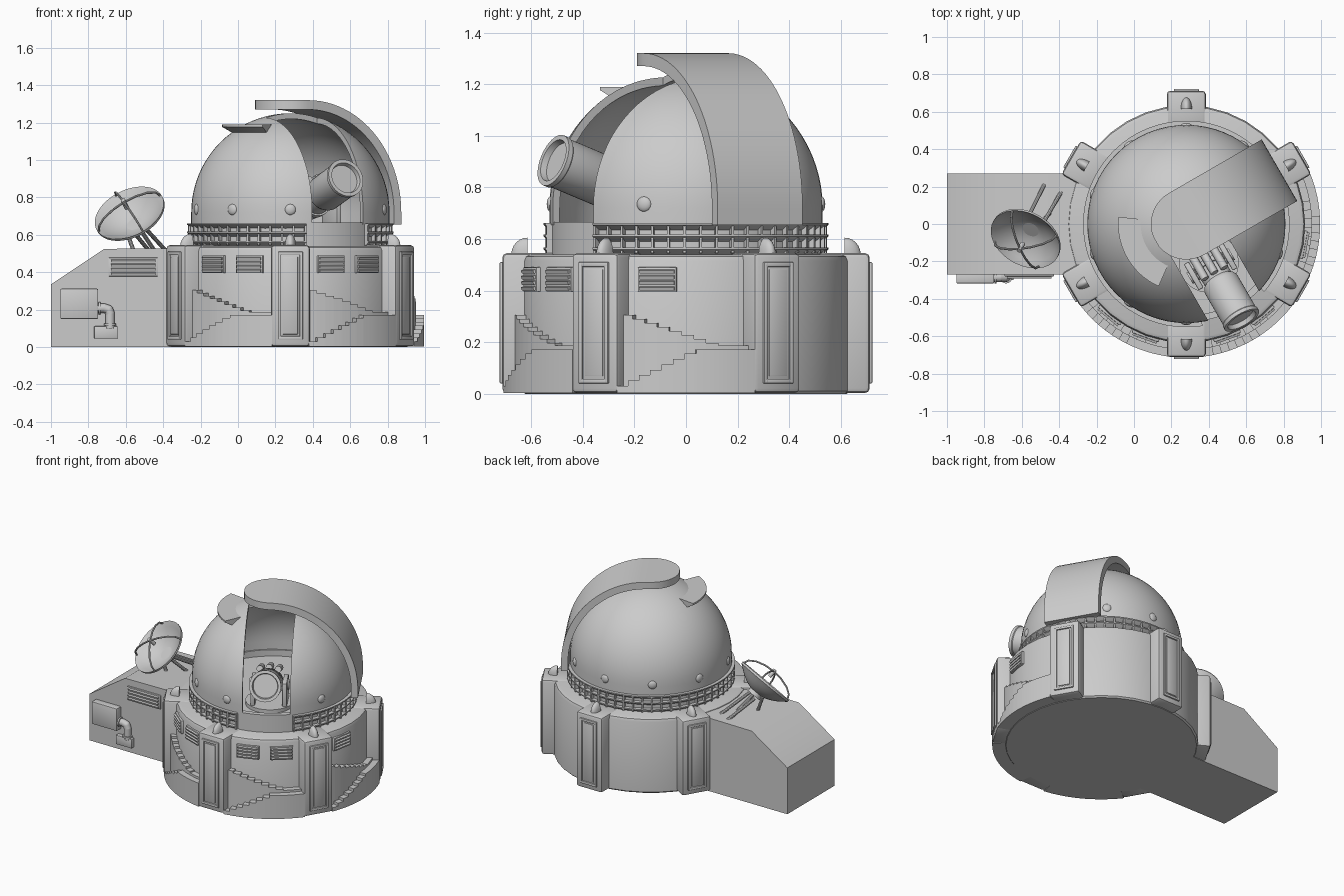
import bpy, bmesh
from math import sin, cos, pi, radians, sqrt
from mathutils import Matrix, Vector

if "Cube" in bpy.data.objects:
    bpy.data.objects.remove(bpy.data.objects["Cube"])

CX = 0.28                      # axis of the round building
CENTRE = (CX, 0, 0)
T = Matrix.Translation


def rot(deg, axis='Z'):
    return Matrix.Rotation(radians(deg), 4, axis)


def finish(name, bm, loc=(0, 0, 0), angle=35):
    bmesh.ops.recalc_face_normals(bm, faces=bm.faces)
    me = bpy.data.meshes.new(name)
    bm.to_mesh(me)
    bm.free()
    ob = bpy.data.objects.new(name, me)
    ob.location = loc
    bpy.context.collection.objects.link(ob)
    bpy.ops.object.select_all(action='DESELECT')
    bpy.context.view_layer.objects.active = ob
    ob.select_set(True)
    bpy.ops.object.shade_smooth_by_angle(angle=radians(angle))
    return ob


def box(bm, x, y, z, m=Matrix(), bevel=0):
    """Box between the (min, max) pairs x, y, z, moved by m."""
    s = [b - a for a, b in (x, y, z)]
    c = [(a + b) / 2 for a, b in (x, y, z)]
    vs = bmesh.ops.create_cube(bm, size=1, matrix=m @ T(c) @ Matrix.Diagonal((*s, 1)))['verts']
    if bevel:
        edges = list({e for v in vs for e in v.link_edges})
        bmesh.ops.bevel(bm, geom=edges, offset=bevel, segments=2, profile=0.5, affect='EDGES')


def rod(bm, p, q, r, n=12):
    p, q = Vector(p), Vector(q)
    m = T((p + q) / 2) @ (q - p).to_track_quat('Z', 'Y').to_matrix().to_4x4()
    bmesh.ops.create_cone(bm, cap_ends=True, segments=n, radius1=r, radius2=r,
                          depth=(q - p).length, matrix=m)


def lathe(bm, prof, n=64, a0=0, a1=360, closed=False, m=Matrix()):
    """Turn an (r, z) profile about z; a partial turn gets end caps."""
    full = a1 - a0 >= 360
    rings = []
    for i in range(n if full else n + 1):
        a = radians(a0 + (a1 - a0) * i / n)
        rings.append([bm.verts.new(m @ Vector((r * cos(a), r * sin(a), z))) for r, z in prof])
    k = len(prof)
    for i in range(n):
        A, B = rings[i], rings[(i + 1) % len(rings)]
        for j in range(k if closed else k - 1):
            bm.faces.new((A[j], B[j], B[(j + 1) % k], A[(j + 1) % k]))
    if not full:
        bm.faces.new(rings[0])
        bm.faces.new(rings[-1][::-1])
    bmesh.ops.remove_doubles(bm, verts=[v for r in rings for v in r], dist=1e-5)


def block(bm, r0, r1, z0, z1, a0, a1, n=4):
    lathe(bm, [(r0, z0), (r1, z0), (r1, z1), (r0, z1)], n, a0, a1, True)


def louver(bm, m, w, h):
    """Vent with slats; local x points out of the wall."""
    box(bm, (-0.03, 0.008), (-w / 2, w / 2), (-h / 2, h / 2), m, 0.004)
    for i in range(4):
        z = h * (i - 1.5) * 0.23
        box(bm, (-0.008, 0.012), (-w * .45, w * .45), (-h * .07, h * .07), m @ T((0.006, 0, z)) @ rot(20, 'Y'))


# Round base wall
bm = bmesh.new()
lathe(bm, [(0, 0), (.625, 0), (.635, .01), (.635, .515), (.628, .532), (.61, .54), (0, .54)], 36)
finish("base_wall", bm, CENTRE)

# Six pilasters with framed panels, and a half-bullet lamp on each
bm, lamps = bmesh.new(), bmesh.new()
for k in range(6):
    R = rot(30 + 60 * k)
    box(bm, (.5, .712), (-.104, .104), (0.003, .545), R, .018)
    for y in (-.058, .058):
        box(bm, (.69, .722), (y - .009, y + .009), (.04, .51), R, .004)
    for z in (.049, .501):
        box(bm, (.69, .722), (-.066, .066), (z - .009, z + .009), R, .004)
    box(bm, (.69, .717), (-.04, .04), (.068, .482), R, .003)
    lathe(lamps, [(0, 0)] + [(cos(t * pi / 12), sin(t * pi / 12)) for t in range(7)], 12, -90, 90, False,
          R @ T((.615, 0, .54)) @ Matrix.Diagonal((.062, .03, .065, 1)))
finish("pilasters", bm, CENTRE)
finish("pilaster_lamps", lamps, CENTRE)

# Zigzag stairs: inner upper flight and outer lower flight in three bays
bm = bmesh.new()
for mid in (-120, -60, 0):
    for i in range(8):
        a = mid - 22 + 4.1 * i
        block(bm, .6, .672, 0.003, .305 - .0155 * i, a, a + 4.1, 2)
    block(bm, .6, .672, 0.003, .188, mid + 10.8, mid + 22)
    for i in range(7):
        a = mid - 22 + 3.6 * i
        block(bm, .6, .715, 0.003, .03 + .021 * i, a, a + 3.6, 2)
    block(bm, .6, .715, 0.003, .172, mid + 3.2, mid + 22, 6)
finish("stairs", bm, CENTRE, 20)

# Wall vents
bm = bmesh.new()
for a in (-130, -110, -70, -50, -10):
    louver(bm, rot(a) @ T((.637, 0, .443)), .152, .095)
finish("wall_vents", bm, CENTRE)

# Side annex with sloped roof
bm = bmesh.new()
prof = [(-1, 0), (-.2, 0), (-.2, .53), (-.715, .525), (-1, .335)]
f = bm.faces.new([bm.verts.new((x, -.27, z)) for x, z in prof])
ext = bmesh.ops.extrude_face_region(bm, geom=[f])['geom']
bmesh.ops.translate(bm, vec=(0, .54, 0), verts=[v for v in ext if isinstance(v, bmesh.types.BMVert)])
if not any(len(g.verts) == 5 and g.calc_center_median().y < -.2 for g in bm.faces):
    bm.faces.new([v for p in prof for v in bm.verts if abs(v.co.x - p[0]) + abs(v.co.z - p[1]) + abs(v.co.y + .27) < 1e-4])
finish("annex", bm)

# Annex vent, cabinet, conduit and junction box
bm = bmesh.new()
louver(bm, T((-.56, -.272, .428)) @ rot(-90), .265, .1)
finish("annex_vent", bm)
bm = bmesh.new()
box(bm, (-.95, -.748), (-.318, -.26), (.15, .312), bevel=.006)
box(bm, (-.77, -.643), (-.3, -.26), (.045, .112), bevel=.006)
pts = [(-.76, -.285, .208), (-.715, -.285, .208), (-.692, -.285, .2), (-.684, -.285, .178), (-.684, -.285, .1)]
for p, q in zip(pts, pts[1:]):
    rod(bm, p, q, .025, 16)
for p in pts[1:-1]:
    bmesh.ops.create_uvsphere(bm, u_segments=16, v_segments=8, radius=.025, matrix=T(p))
rod(bm, (-.745, -.285, .208), (-.735, -.285, .208), .033, 16)
rod(bm, (-.684, -.285, .115), (-.684, -.285, .127), .033, 16)
finish("cabinet_and_conduit", bm)

# Drum under the dome and its ribbed collar (open at the slit)
bm = bmesh.new()
lathe(bm, [(0, .53), (.525, .53), (.525, .665), (.49, .665), (.49, .62), (0, .62)])
finish("drum", bm, CENTRE)
bm = bmesh.new()
for z in (.555, .605, .65):
    lathe(bm, [(.51, z - .022), (.53, z - .012), (.552, z + .004), (.552, z + .012), (.51, z + .012)],
          80, -41, 279, True)
for i in range(49):
    box(bm, (.51, .547), (-.005, .005), (.545, .662), rot(-40.5 + 319 * i / 48))
finish("collar", bm, CENTRE)

# Dome shell with the slit cut towards -60 degrees
DZ, DR = .72, .53
bm = bmesh.new()
arc = [i * pi / 40 for i in range(21)]
lathe(bm, [(0, DZ + .5)] + [(.5 * sin(t), DZ + .5 * cos(t)) for t in arc[1:]] + [(.5, .655), (DR, .655)]
      + [(DR * sin(t), DZ + DR * cos(t)) for t in reversed(arc[1:])] + [(0, DZ + DR)])
dome = finish("dome", bm, CENTRE)
bm = bmesh.new()
box(bm, (.013, .8), (-.157, .157), (.6, 1.4), rot(-60))
cutter = finish("slit_cutter", bm, CENTRE)
cutter.hide_render = True
mod = dome.modifiers.new("slit", 'BOOLEAN')
mod.operation, mod.object, mod.solver = 'DIFFERENCE', cutter, 'EXACT'
bpy.ops.object.select_all(action='DESELECT')
bpy.context.view_layer.objects.active = dome
dome.select_set(True)
bpy.ops.object.modifier_apply(modifier="slit")
bpy.data.objects.remove(cutter)
bpy.ops.object.shade_smooth_by_angle(angle=radians(35))

# Shutter: curved strip with a round end, swung to +30 degrees
W, rows = .19, []
path = [(-W * cos(t * pi / 20), W * sin(t * pi / 20), 0) for t in range(1, 10)] + \
       [(0, W, t * pi / 48) for t in range(25)] + [(0, W, None)]
bm = bmesh.new()
for u, w, t in path:
    if t is None:
        o, i = (.575, .655), (.53, .655)
    else:
        o = (u + .575 * sin(t), DZ + .6 * cos(t))
        i = (u + .53 * sin(t), DZ + .55 * cos(t))
    rows.append([bm.verts.new(c) for c in ((o[0], -w, o[1]), (o[0], w, o[1]), (i[0], w, i[1]), (i[0], -w, i[1]))])
for A, B in zip(rows, rows[1:]):
    for j in range(4):
        bm.faces.new((A[j], B[j], B[(j + 1) % 4], A[(j + 1) % 4]))
bm.faces.new(rows[0])
bm.faces.new(rows[-1][::-1])
bmesh.ops.transform(bm, matrix=rot(30), verts=bm.verts)
finish("shutter", bm, CENTRE)

# Dome studs and the small ledge plate
bm = bmesh.new()
for k in range(10):
    a = -90 + 36 * k
    if a not in (-54, 18):
        bmesh.ops.create_uvsphere(bm, u_segments=16, v_segments=8, radius=.03,
                                  matrix=rot(a) @ T((.525, 0, .735)) @ Matrix.Diagonal((.5, 1, 1, 1)))
finish("dome_studs", bm, CENTRE)
bm = bmesh.new()
lathe(bm, [(.24, 1.19), (.24, 1.165), (.3, 1.14), (.365, 1.177), (.365, 1.19)], 16, 174, 246, True)
finish("dome_ledge", bm, CENTRE)

# Telescope: stepped tube with recessed lens, finders and fork mount
bm = bmesh.new()
M = rot(-60) @ T((.58, 0, .9)) @ rot(70, 'Y')
lathe(bm, [(0, -.46), (.06, -.46), (.065, -.42), (.08, -.42), (.08, -.25), (.092, -.24), (.1, -.22), (.1, -.01),
           (.105, -.005), (.105, .015), (.085, .015), (.08, -.01), (0, -.01)], 40, m=M)
for x, y in ((-.09, .06), (-.09, -.06), (-.1, 0)):
    rod(bm, M @ Vector((x, y, -.42)), M @ Vector((x, y, -.26)), .022)
lathe(bm, [(.07, -.36), (.09, -.36), (.09, -.33), (.07, -.33)], 32, closed=True, m=M)
for s in (-1, 1):
    box(bm, (.18, .34), (s * .105 - .015, s * .105 + .015), (.6, .81), rot(-60), .006)
rod(bm, rot(-60) @ Vector((.26, -.13, .77)), rot(-60) @ Vector((.26, .13, .77)), .035, 20)
lathe(bm, [(0, .61), (.16, .61), (.16, .645), (0, .645)], 32, m=rot(-60) @ T((.24, 0, 0)))
finish("telescope", bm, CENTRE)

# Dish antenna: bowl, curved feed arms and support rods
bm = bmesh.new()
N = Vector((-.35, -.62, .70)).normalized()
P = Vector((-.58, -.08, .715))
M = T(P) @ N.to_track_quat('Z', 'Y').to_matrix().to_4x4()
bowl = [(.19 * i / 8, -.085 + .085 * (i / 8) ** 2) for i in range(9)]
lathe(bm, bowl + [(.197, .004), (.197, -.01)] + [(r, z - .014) for r, z in reversed(bowl[:-1])], 40, m=M)
for k in range(4):
    arm = [M @ rot(45 + 90 * k) @ Vector((.19 * cos(t), 0, .085 * sin(t))) for t in (0, .4, .8, 1.2, pi / 2)]
    for p, q in zip(arm, arm[1:]):
        rod(bm, p, q, .006, 8)
rod(bm, M @ Vector((0, 0, .04)), M @ Vector((0, 0, .1)), .013)
rod(bm, M @ Vector((0, 0, -.12)), M @ Vector((0, 0, -.08)), .05, 20)
for p, q in (((-.48, .21, .52), (-.57, .03, .63)), ((-.39, .17, .52), (-.5, -.02, .64)),
             ((-.56, -.02, .52), (-.6, -.02, .63)), ((-.45, .06, .52), (-.53, -.04, .64))):
    rod(bm, p, q, .011, 10)
finish("dish_antenna", bm)
